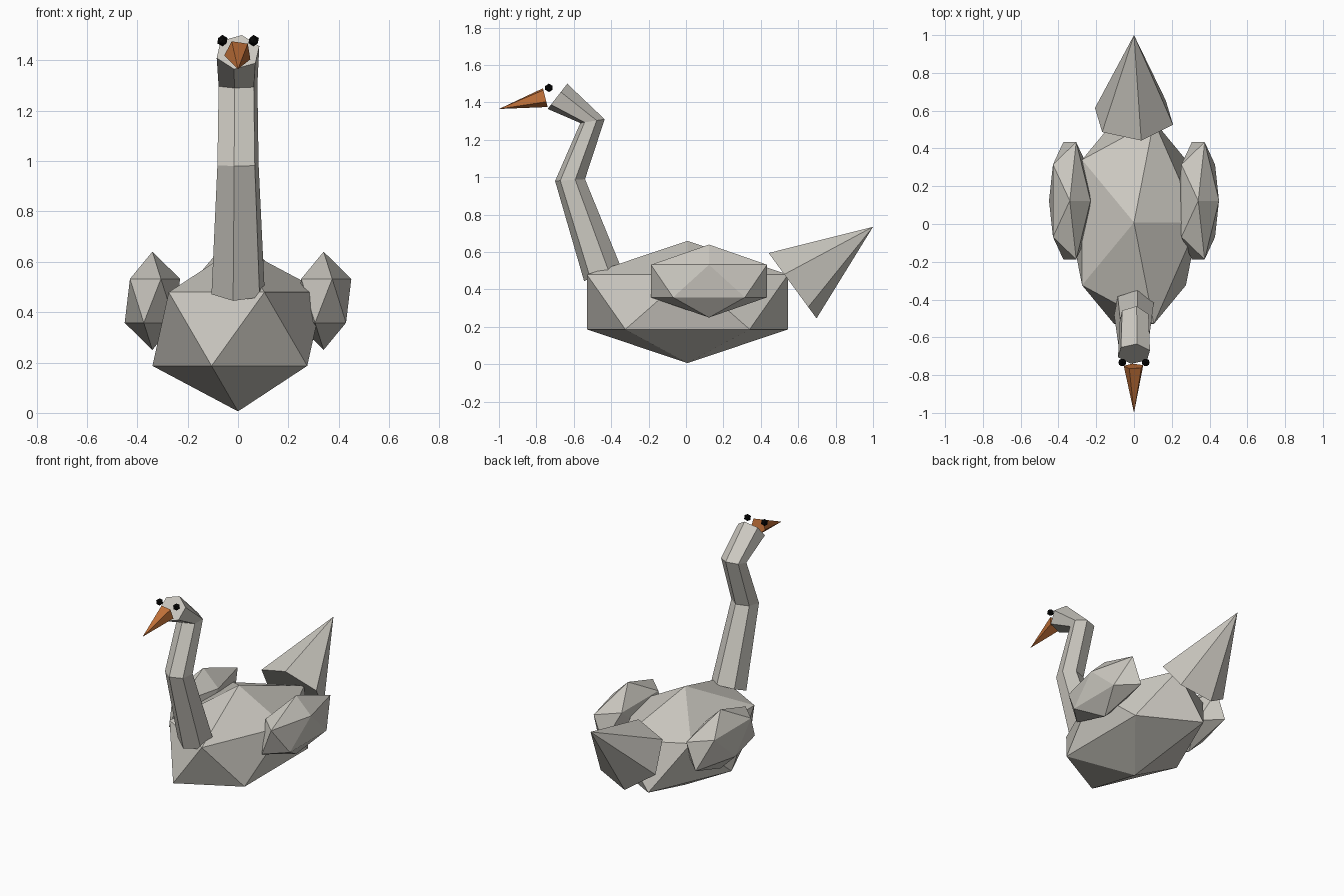
import bpy, bmesh, math
from mathutils import Vector

cube = bpy.data.objects.get("Cube")
if cube:
    bpy.data.objects.remove(cube)


def material(name, rgb):
    m = bpy.data.materials.new(name)
    m.use_nodes = True
    color = (*rgb, 1)
    m.diffuse_color = color
    bsdf = next(n for n in m.node_tree.nodes if n.type == 'BSDF_PRINCIPLED')
    bsdf.inputs["Base Color"].default_value = color
    return m


feather = material("feather_grey", (0.60, 0.58, 0.53))
orange = material("beak_orange", (0.52, 0.16, 0.04))
black = material("eye_black", (0.002, 0.002, 0.002))


def finish(name, bm, mat):
    bmesh.ops.recalc_face_normals(bm, faces=bm.faces[:])
    mesh = bpy.data.meshes.new(name)
    bm.to_mesh(mesh)
    bm.free()
    mesh.materials.append(mat)
    obj = bpy.data.objects.new(name, mesh)
    bpy.context.collection.objects.link(obj)
    return obj


def gem(name, center, radii, mat):
    """Stretched twenty-sided ball."""
    bm = bmesh.new()
    bmesh.ops.create_icosphere(bm, subdivisions=1, radius=1)
    bmesh.ops.scale(bm, vec=radii, verts=bm.verts[:])
    bmesh.ops.translate(bm, vec=center, verts=bm.verts[:])
    return finish(name, bm, mat)


def ring(bm, center, up, rx, ru, sides, turn):
    """Polygon spanned by the x axis and an 'up' direction."""
    verts = []
    for i in range(sides):
        a = math.radians(turn) + math.tau * i / sides
        p = Vector(center) + Vector((rx * math.sin(a), 0, 0)) + up.normalized() * ru * math.cos(a)
        verts.append(bm.verts.new(p))
    return verts


def spike(name, base, tip, radius, sides, turn, mat):
    """Pyramid from a base centre to a tip."""
    bm = bmesh.new()
    axis = Vector(tip) - Vector(base)
    up = Vector((0, -axis.z, axis.y))
    if up.z < 0:
        up.negate()
    verts = ring(bm, base, up, radius, radius, sides, turn)
    apex = bm.verts.new(tip)
    bm.faces.new(verts)
    for i in range(sides):
        bm.faces.new((verts[i], verts[(i + 1) % sides], apex))
    return finish(name, bm, mat)


# Body and wings
gem("body", (0, 0.008, 0.333), (0.38, 0.632, 0.327), feather)
for side, s in (("left", 1), ("right", -1)):
    gem(side + "_wing", (0.34 * s, 0.123, 0.445), (0.123, 0.365, 0.195), feather)
    gem(side + "_eye", (0.062 * s, -0.733, 1.478), (0.023, 0.023, 0.023), black)

# Neck and head: bent six-sided tube, each ring = front y, z, back y, z, x radius
bm = bmesh.new()
profile = [
    (-0.545, 0.445, -0.350, 0.525, 0.112),
    (-0.700, 0.980, -0.540, 0.990, 0.087),
    (-0.565, 1.290, -0.435, 1.310, 0.082),
    (-0.740, 1.365, -0.635, 1.500, 0.090),
]
rings = []
for fy, fz, by, bz, rx in profile:
    front, back = Vector((0, fy, fz)), Vector((0, by, bz))
    half = front - back
    rings.append(ring(bm, (front + back) / 2, half, rx, half.length / 2 * 1.015, 6, -10))
for lower, upper in zip(rings, rings[1:]):
    for i in range(6):
        j = (i + 1) % 6
        bm.faces.new((lower[i], lower[j], upper[j], upper[i]))
bm.faces.new(rings[0])
bm.faces.new(rings[-1])
finish("neck_and_head", bm, feather)

# Beak and tail
spike("beak", (0, -0.753, 1.428), (0, -1, 1.365), 0.055, 5, 45, orange)
spike("tail", (0, 0.570, 0.420), (0, 1, 0.735), 0.22, 6, 10, feather)
